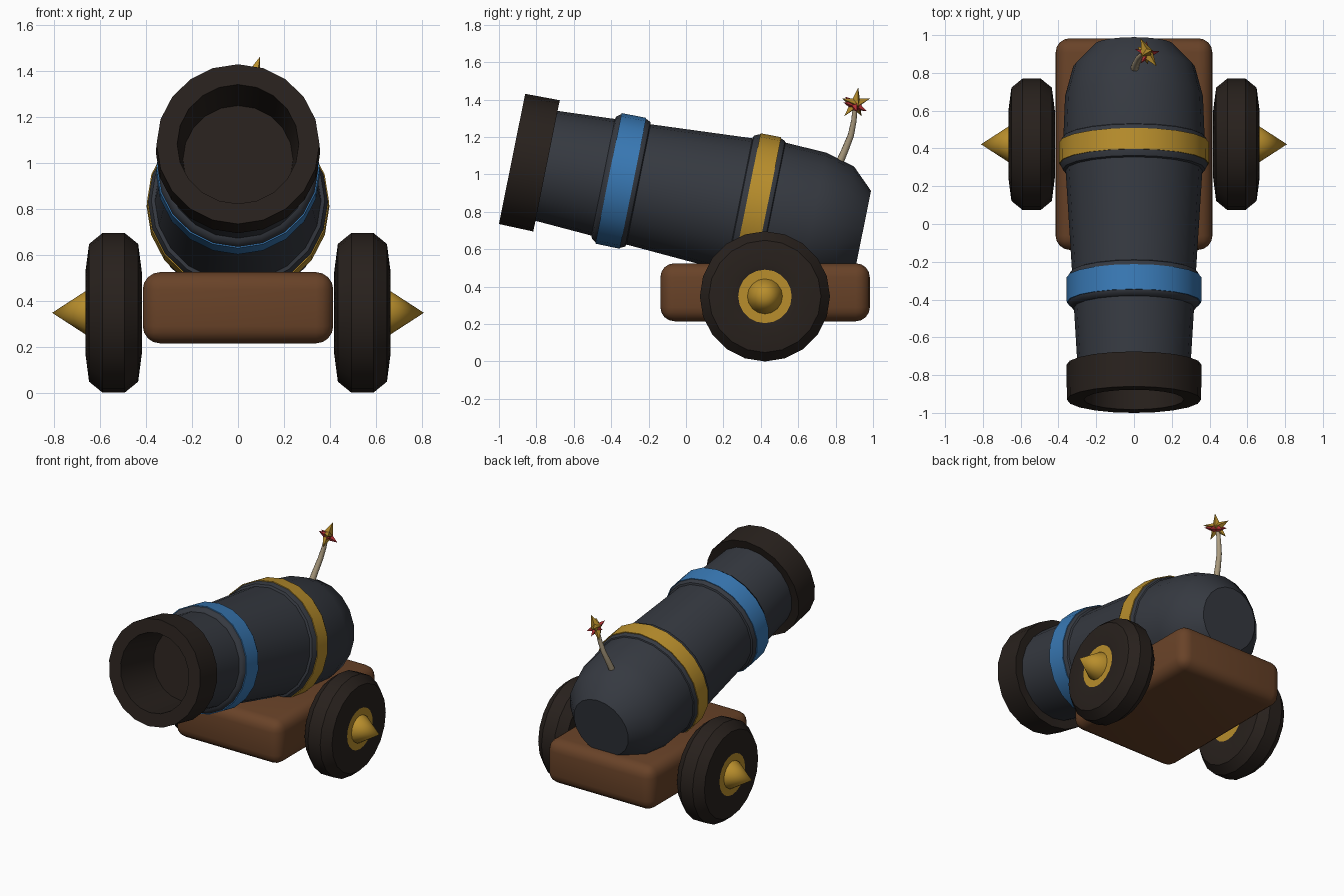
import bpy, bmesh, math
from mathutils import Vector, Matrix

if "Cube" in bpy.data.objects:
    bpy.data.objects.remove(bpy.data.objects["Cube"])


def material(name, rgb):
    m = bpy.data.materials.new(name)
    m.diffuse_color = (*rgb, 1)
    m.use_nodes = True
    m.node_tree.nodes["Principled BSDF"].inputs["Base Color"].default_value = m.diffuse_color
    return m


IRON = material("iron", (0.036, 0.041, 0.052))
DARK = material("dark", (0.021, 0.015, 0.012))
BLUE = material("blue", (0.04, 0.19, 0.46))
GOLD = material("gold", (0.48, 0.27, 0.025))
WOOD = material("wood", (0.14, 0.055, 0.021))
ROPE = material("rope", (0.42, 0.34, 0.22))
RED = material("red", (0.45, 0.03, 0.035))


def finish(bm, name, mat, matrix=None, smooth=35):
    bmesh.ops.remove_doubles(bm, verts=bm.verts, dist=1e-5)
    bmesh.ops.recalc_face_normals(bm, faces=bm.faces)
    me = bpy.data.meshes.new(name)
    bm.to_mesh(me)
    bm.free()
    ob = bpy.data.objects.new(name, me)
    bpy.context.collection.objects.link(ob)
    me.materials.append(mat)
    if matrix:
        ob.matrix_world = matrix
    if smooth:
        bpy.ops.object.select_all(action='DESELECT')
        ob.select_set(True)
        bpy.context.view_layer.objects.active = ob
        bpy.ops.object.shade_smooth_by_angle(angle=math.radians(smooth))
    return ob


def frame(origin, axis):
    q = Vector(axis).to_track_quat('Z', 'Y')
    return Matrix.Translation(origin) @ q.to_matrix().to_4x4()


def lathe(name, profile, mat, matrix, sides=20):
    """Spin (distance along axis, radius) pairs around the local z axis."""
    bm = bmesh.new()
    rings = []
    for s, r in profile:
        rings.append([bm.verts.new((r * math.cos(a), r * math.sin(a), s))
                      for a in (2 * math.pi * i / sides for i in range(sides))])
    for a, b in zip(rings, rings[1:]):
        for i in range(sides):
            j = (i + 1) % sides
            bm.faces.new((a[i], a[j], b[j], b[i]))
    return finish(bm, name, mat, matrix)


def star(name, mat, center, normal, outer, inner, depth, spin):
    bm = bmesh.new()
    rim = []
    for i in range(10):
        a = math.radians(36 * i + spin)
        r = inner if i % 2 else outer
        rim.append(bm.verts.new((r * math.cos(a), r * math.sin(a), 0)))
    for z in (depth, -depth):
        tip = bm.verts.new((0, 0, z))
        for i in range(10):
            bm.faces.new((rim[i], rim[(i + 1) % 10], tip))
    return finish(bm, name, mat, frame(center, normal), smooth=0)


# Barrel, tilted up towards the front, with raised collars under the bands
tilt = math.radians(11.4)
gun = frame((0, -0.93, 1.083), (0, math.cos(tilt), -math.sin(tilt)))
lathe("barrel", [(0.16, 0.298), (0.497, 0.318), (0.503, 0.334), (0.526, 0.350),
                 (0.66, 0.352), (0.685, 0.340), (0.69, 0.328),
                 (1.238, 0.362), (1.243, 0.378), (1.275, 0.392),
                 (1.388, 0.392), (1.412, 0.382), (1.416, 0.374),
                 (1.64, 0.365), (1.80, 0.322), (1.915, 0.212), (1.915, 0)], IRON, gun)

# Muzzle ring with hollow bore
lathe("muzzle", [(0.34, 0), (0.34, 0.24), (0, 0.265), (0, 0.355),
                 (0.188, 0.358), (0.18, 0.28)], DARK, gun)

# Coloured bands
lathe("front_band", [(0.526, 0.335), (0.526, 0.356), (0.66, 0.357), (0.66, 0.335)], BLUE, gun)
lathe("rear_band", [(1.275, 0.375), (1.275, 0.397), (1.388, 0.398), (1.388, 0.375)], GOLD, gun)

# Wooden carriage block
bm = bmesh.new()
bmesh.ops.create_cube(bm, size=1)
bmesh.ops.scale(bm, vec=(0.83, 1.12, 0.31), verts=bm.verts)
bmesh.ops.bevel(bm, geom=bm.edges[:], offset=0.075, segments=4, profile=0.5, affect='EDGES')
finish(bm, "carriage", WOOD, Matrix.Translation((0, 0.423, 0.37)), smooth=40)

# Wheels, hubs and pointed caps on both sides
for side, x in (("right", 1), ("left", -1)):
    m = frame((x * 0.542, 0.422, 0.348), (x, 0, 0))
    half = [(0.112, 0.13), (0.123, 0.178), (0.107, 0.30), (0.048, 0.348)]
    lathe(f"{side}_wheel", half + [(-s, r) for s, r in reversed(half)], DARK, m)
    lathe(f"{side}_hub", [(-0.115, 0), (-0.115, 0.145), (0.115, 0.145), (0.115, 0)], GOLD, m)
    lathe(f"{side}_hub_cap", [(0.10, 0.094), (0.123, 0.094), (0.268, 0)], GOLD, m, 16)

# Fuse
cu = bpy.data.curves.new("fuse", 'CURVE')
cu.dimensions = '3D'
cu.bevel_depth = 0.022
cu.bevel_resolution = 2
cu.use_fill_caps = True
path = [(0, 0.815, 1.05), (0.012, 0.85, 1.13), (0.028, 0.882, 1.21),
        (0.045, 0.898, 1.29), (0.06, 0.905, 1.37)]
sp = cu.splines.new('POLY')
sp.points.add(len(path) - 1)
for i, (pt, co) in enumerate(zip(sp.points, path)):
    pt.co = (*co, 1)
    pt.radius = 1 - 0.1 * i
cu.materials.append(ROPE)
bpy.context.collection.objects.link(bpy.data.objects.new("fuse", cu))

# Spark made of two crossing stars
star("gold_spark", GOLD, (0.068, 0.905, 1.38), (0.8, 0.45, -0.35), 0.09, 0.036, 0.035, 90)
star("red_spark", RED, (0.072, 0.9, 1.372), (0.35, 0.45, 0.8), 0.075, 0.028, 0.03, 20)
